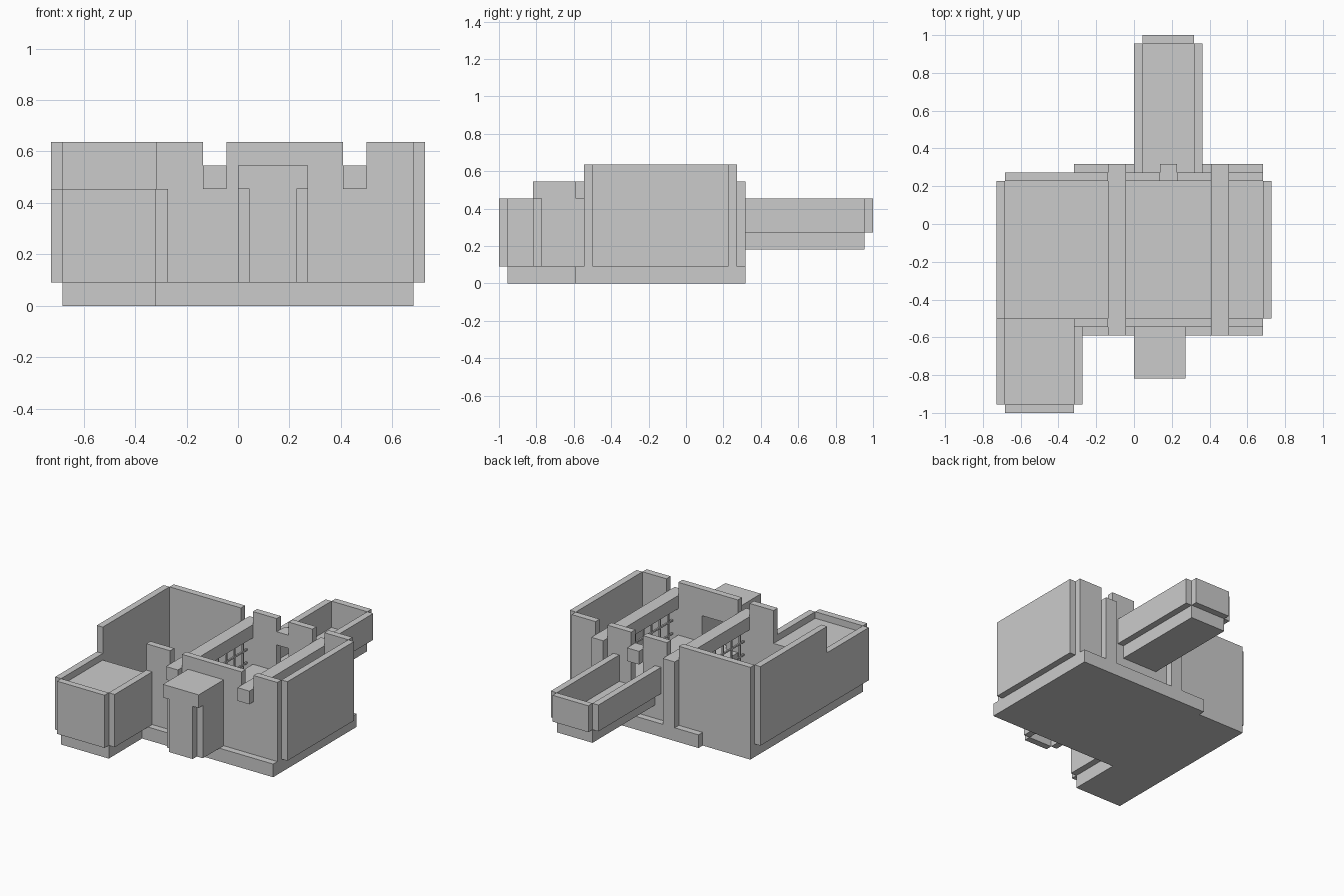
import bpy, bmesh

if "Cube" in bpy.data.objects:
    bpy.data.objects.remove(bpy.data.objects["Cube"])

U = 1 / 11  # building module


def boxes(name, *ranges):
    """One object from boxes given as (x0, x1, y0, y1, z0, z1) in modules."""
    bm = bmesh.new()
    for x0, x1, y0, y1, z0, z1 in ranges:
        vs = bmesh.ops.create_cube(bm, size=1)["verts"]
        for v in vs:
            v.co.x = (x1 if v.co.x > 0 else x0) * U
            v.co.y = (y1 if v.co.y > 0 else y0) * U
            v.co.z = (z1 if v.co.z > 0 else z0) * U
    me = bpy.data.meshes.new(name)
    bm.to_mesh(me)
    bm.free()
    ob = bpy.data.objects.new(name, me)
    bpy.context.collection.objects.link(ob)
    return ob


def extruded(name, outline, z0, z1):
    """Vertical prism from an xy outline."""
    bm = bmesh.new()
    f = bm.faces.new([bm.verts.new((x * U, y * U, z0 * U)) for x, y in outline])
    ext = bmesh.ops.extrude_face_region(bm, geom=[f])["geom"]
    for v in ext:
        if isinstance(v, bmesh.types.BMVert):
            v.co.z = z1 * U
    bmesh.ops.recalc_face_normals(bm, faces=bm.faces)
    me = bpy.data.meshes.new(name)
    bm.to_mesh(me)
    bm.free()
    bpy.context.collection.objects.link(bpy.data.objects.new(name, me))


# foundation slab with front-left wing
extruded("foundation", [(-7.5, -10.5), (-3.5, -10.5), (-3.5, -6.5), (7.5, -6.5),
                        (7.5, 3.5), (-3.5, 3.5), (-3.5, 3), (-7.5, 3)], 0, 1)

# side walls
boxes("left_wall", (-8, -7.5, -5.5, 2.5, 1, 7))
boxes("right_wall", (7.5, 8, -5.5, 2.5, 1, 7))

# front wall: notched for the beams, opening into the niche
boxes("front_wall",
      (-3.5, -1.5, -6, -5.5, 1, 7), (-1.5, -0.5, -6, -5.5, 1, 5),
      (-0.5, 0.5, -6, -5.5, 1, 7), (0.5, 2.5, -6, -5.5, 1, 3),
      (0.5, 2.5, -6, -5.5, 5, 7), (2.5, 4.5, -6, -5.5, 1, 7),
      (4.5, 5.5, -6, -5.5, 1, 5), (5.5, 7.5, -6, -5.5, 1, 7))

# back wall: split at the pillars and at the balcony doorway
boxes("back_wall",
      (-7.5, -1.5, 2.5, 3, 1, 7), (-0.5, 1.5, 2.5, 3, 1, 7),
      (1.5, 2.5, 2.5, 3, 1, 3), (2.5, 4.5, 2.5, 3, 1, 7),
      (5.5, 7.5, 2.5, 3, 1, 7))
boxes("door_lintel", (1.5, 2.5, 2.5, 3.5, 5, 6))

# ceiling beams, back pillars and the lattice screens under the beams
T = 0.06
for side, x in (("left", -1), ("right", 5)):
    boxes(side + "_beam", (x - .5, x + .5, -6.5, 3.5, 5, 6))
    boxes(side + "_pillar", (x - .5, x + .5, 2.5, 3.5, 1, 5))
    bars = [(x - T, x + T, y - T, y + T, 1, 5) for y in range(-5, 3)]
    bars += [(x - T, x + T, -5.5, 2.5, z - T, z + T) for z in (2, 3, 4)]
    boxes(side + "_lattice", *bars)

# raised middle floor
boxes("middle_floor_front", (-0.5, 4.5, -5.5, -0.5, 2, 3))
boxes("middle_floor_back", (-0.5, 4.5, -0.5, 2.5, 2, 3))

# front-left wing with sunken roof
boxes("wing_walls", (-8, -7.5, -10.5, -5.5, 1, 5), (-3.5, -3, -10.5, -6, 1, 5),
      (-7.5, -3.5, -11, -10.5, 1, 5))
boxes("wing_roof", (-7.5, -3.5, -10.5, -5.5, 3.5, 4.5))

# front niche
boxes("niche_walls", (0, 0.5, -8.5, -6, 1, 5), (2.5, 3, -8.5, -6, 1, 5),
      (0.5, 2.5, -9, -8.5, 1, 5))
boxes("niche_roof", (0, 3, -9, -6, 5, 6))

# back balcony
boxes("balcony_floor", (0.5, 3.5, 3, 10.5, 2, 3))
boxes("balcony_walls", (0, 0.5, 3, 10.5, 3, 5), (3.5, 4, 3, 10.5, 3, 5),
      (0.5, 3.5, 10.5, 11, 3, 5))
